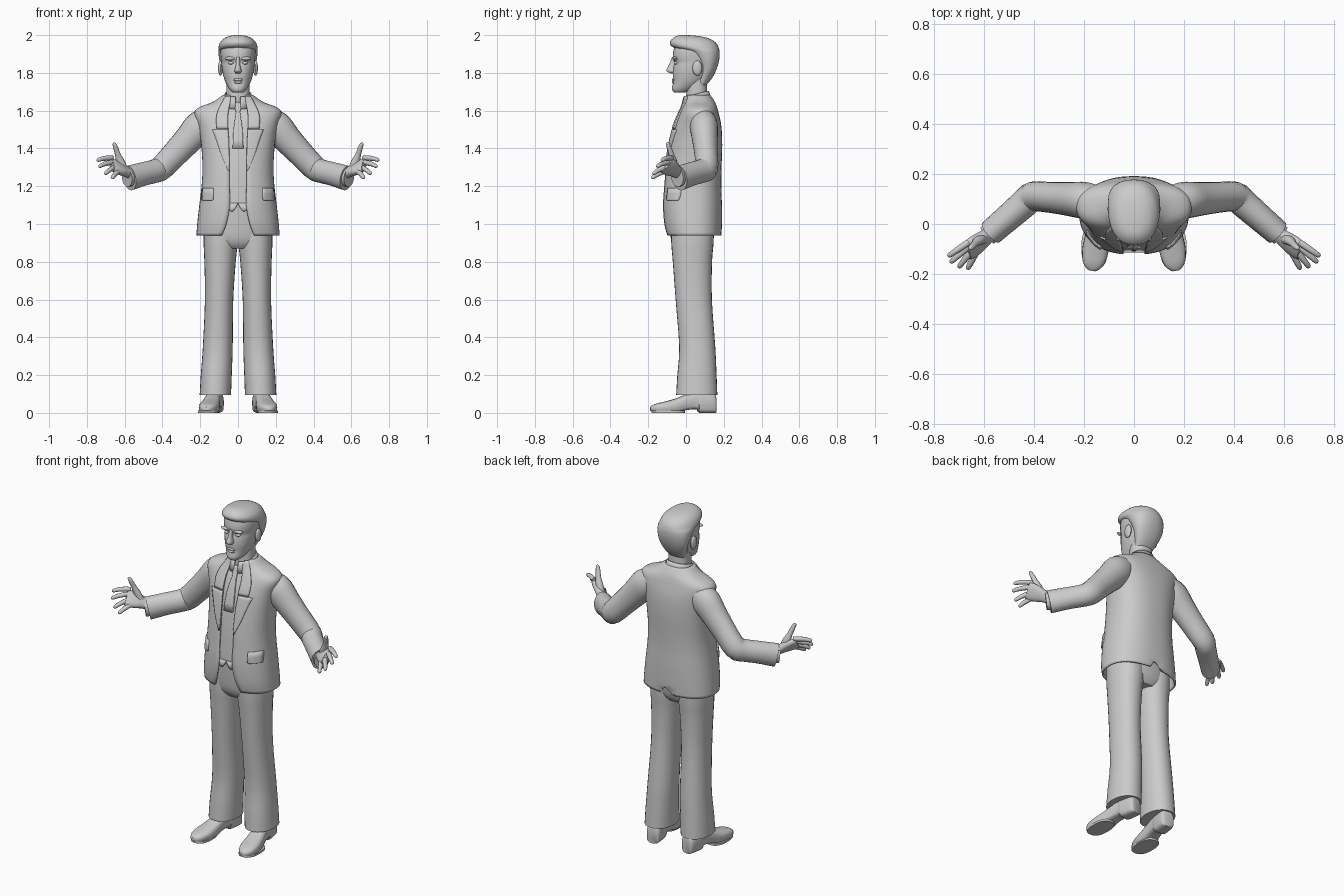
import bpy, bmesh, math
from mathutils import Vector


def smooth(rows, n=3):
    """Catmull-Rom interpolation of equally long number rows."""
    out = []
    for i in range(len(rows) - 1):
        a, b, c, d = rows[max(i - 1, 0)], rows[i], rows[i + 1], rows[min(i + 2, len(rows) - 1)]
        for k in range(n):
            t = k / n
            out.append(tuple(q + .5 * t * (r - p + t * (2*p - 5*q + 4*r - s + t * (3*(q - r) + s - p)))
                             for p, q, r, s in zip(a, b, c, d)))
    return out + [tuple(rows[-1])]


def spow(v, e):
    return math.copysign(abs(v) ** e, v)


def build(name, rings, closed=True, mirror=False, thick=0):
    """Skin a list of equal rings into one mesh object."""
    bm = bmesh.new()
    vs = [[bm.verts.new(p) for p in r] for r in rings]
    n = len(vs[0])
    for a, b in zip(vs, vs[1:]):
        for i in range(n if closed else n - 1):
            j = (i + 1) % n
            bm.faces.new((a[i], a[j], b[j], b[i]))
    if closed and not thick:
        bm.faces.new(vs[0][::-1])
        bm.faces.new(vs[-1])
    bmesh.ops.recalc_face_normals(bm, faces=bm.faces)
    me = bpy.data.meshes.new(name)
    bm.to_mesh(me)
    bm.free()
    ob = bpy.data.objects.new(name, me)
    bpy.context.collection.objects.link(ob)
    bpy.ops.object.select_all(action='DESELECT')
    ob.select_set(True)
    bpy.context.view_layer.objects.active = ob
    bpy.ops.object.shade_smooth_by_angle(angle=math.radians(45))
    if thick:
        m = ob.modifiers.new("thickness", 'SOLIDIFY')
        m.thickness, m.offset = thick, 0
    if mirror:
        ob.modifiers.new("mirror", 'MIRROR').use_mirror_merge = False
    return ob


def hring(z, hw, yf, yb, gap=0, cx=0, p=2.3, n=32):
    """Horizontal super-ellipse ring, optionally open at the front."""
    t0 = math.asin(min(1, gap / hw) ** (p / 2)) if gap else 0
    cy, ry = (yf + yb) / 2, (yb - yf) / 2
    ts = [t0 + (2 * math.pi - 2 * t0) * i / n for i in range(n + 1 if gap else n)]
    return [Vector((cx + hw * spow(math.sin(t), 2 / p), cy - ry * spow(math.cos(t), 2 / p), z)) for t in ts]


def tube(name, secs, wide=(0, 0, 1), p=2, n=16, k=3, mirror=True):
    """Tube through sections (x, y, z, half size along wide, half size across)."""
    s = smooth(secs, k)
    c = [Vector(q[:3]) for q in s]
    rings = []
    for i, q in enumerate(s):
        t = (c[min(i + 1, len(c) - 1)] - c[max(i - 1, 0)]).normalized()
        u = Vector(wide)
        u = (u - t * u.dot(t)).normalized()
        v = t.cross(u)
        rings.append([c[i] + u * q[3] * spow(math.cos(a), 2 / p) + v * q[4] * spow(math.sin(a), 2 / p)
                      for a in [2 * math.pi * j / n for j in range(n)]])
    return build(name, rings, mirror=mirror)


def blob(name, loc, size, mirror=True):
    secs = []
    for i in range(9):
        a = math.pi * (.03 + .94 * i / 8)
        secs.append(hring(loc[2] - size[2] * math.cos(a), size[0] * math.sin(a),
                          loc[1] - size[1] * math.sin(a), loc[1] + size[1] * math.sin(a), cx=loc[0], p=2, n=14))
    return build(name, secs, mirror=mirror)


# Jacket: height, half width, front y, back y, half opening
JACKET = smooth([(.94, .215, -.10, .183, .085), (1.0, .211, -.113, .185, .062), (1.1, .2, -.118, .185, .043),
                 (1.2, .188, -.112, .182, .045), (1.3, .183, -.103, .183, .045), (1.42, .19, -.085, .187, .05),
                 (1.52, .206, -.06, .182, .055), (1.585, .226, -.032, .168, .055), (1.615, .2, -.018, .16, .05),
                 (1.642, .13, -.008, .15, .045), (1.68, .076, 0, .125, .04)])
rings = [hring(z, w, f, b, g, n=48, p=2.4) for z, w, f, b, g in JACKET]
for r, lift in zip(rings, (.065, .03)):   # back vent
    r[24].z += lift
build("jacket", rings, closed=False, thick=.01)

# Waistcoat and shirt front inside the jacket
build("waistcoat", [hring(z, w - .014, f + .01, b - .014, p=2.4) for z, w, f, b, g in JACKET if z > 1.08 and w > .1])


def front_y(z, x):
    """Front surface of the jacket at a height and side position."""
    for a, b in zip(JACKET, JACKET[1:]):
        if a[0] <= z <= b[0]:
            break
    t = (z - a[0]) / (b[0] - a[0])
    w, f, k = [a[i] + t * (b[i] - a[i]) for i in (1, 2, 3)]
    return (f + k) / 2 - (k - f) / 2 * (1 - min(.99, abs(x) / w) ** 2.4) ** (1 / 2.4)


def patch(name, rows, off, mirror=True, thick=.01):
    """Cloth strip lying on the jacket front; rows are (z, x0, x1)."""
    grid = []
    for z, x0, x1 in rows:
        xs = [x0 + (x1 - x0) * i / 6 for i in range(7)]
        grid.append([(x, front_y(z, x) - off, z) for x in xs])
    return build(name, grid, closed=False, mirror=mirror, thick=thick)


patch("lapel", smooth([(1.28, .045, .05), (1.36, .046, .085), (1.44, .048, .112), (1.5, .052, .135)]), .007)
patch("jacket_collar", smooth([(1.505, .052, .112), (1.56, .053, .115), (1.6, .05, .105), (1.64, .042, .085),
                               (1.675, .038, .065)]), .008)
patch("pocket_flap", [(1.125, .138, .186), (1.13, .13, .187), (1.16, .13, .186), (1.19, .13, .183)], .008, thick=.014)
patch("tie", smooth([(1.4, -.028, .028), (1.5, -.024, .024), (1.59, -.011, .011), (1.61, -.016, .016),
                     (1.645, -.02, .02)], 2), .002, mirror=False, thick=.014)
patch("waistcoat_point", [(1.065, .028, .032), (1.085, .012, .06), (1.11, 0, .07)], -.008)

# Sleeves and shirt cuffs
tube("sleeve", [(.15, .09, 1.55, .07, .065), (.2, .095, 1.515, .086, .074), (.26, .1, 1.45, .077, .068),
                (.33, .106, 1.375, .07, .062), (.405, .11, 1.297, .066, .06), (.44, .082, 1.28, .063, .058),
                (.5, .03, 1.265, .063, .055), (.575, -.035, 1.243, .067, .052)], n=20)
tube("shirt_cuff", [(.55, -.014, 1.252, .05, .042), (.588, -.046, 1.246, .05, .042)])

# Hands: palm, four fingers, thumb
ACROSS = (.055, .035, .075)
tube("palm", [(.555, -.02, 1.262, .032, .026), (.59, -.05, 1.277, .033, .024), (.615, -.07, 1.29, .043, .024),
              (.645, -.092, 1.303, .05, .021), (.668, -.108, 1.312, .047, .016)], ACROSS, p=2.5)
FINGERS = [((.682, -.086, 1.346), (.747, -.13, 1.338)), ((.674, -.1, 1.322), (.737, -.155, 1.305)),
           ((.656, -.113, 1.296), (.704, -.175, 1.266)), ((.635, -.117, 1.274), (.668, -.182, 1.243))]
for i, (a, b) in enumerate(FINGERS):
    a, b = Vector(a), Vector(b)
    d = b - a
    secs = [(*(a + d * t + Vector((0, 0, h))), r, r) for t, h, r in
            ((-.3, 0, .013), (.15, .004, .0135), (.6, .004, .012), (.9, 0, .01), (1, 0, .004))]
    tube("finger_%d" % (i + 1), secs, ACROSS, n=10)
tube("thumb", [(.6, -.06, 1.29, .018, .018), (.622, -.066, 1.33, .022, .019), (.637, -.078, 1.37, .015, .014),
               (.648, -.09, 1.405, .013, .012), (.656, -.097, 1.425, .009, .009), (.658, -.099, 1.431, .003, .003)],
     (1, 0, 0), n=12)

# Trousers: height, centre x, half width, front y, back y
LEG = smooth([(.095, .12, .083, -.052, .166), (.2, .115, .082, -.046, .162), (.35, .107, .079, -.036, .155),
              (.6, .1, .075, -.055, .137), (.8, .095, .083, -.07, .138), (.9, .092, .09, -.078, .146),
              (1.05, .09, .09, -.082, .15)])
build("trouser_leg", [hring(z, w, f, b, cx=c, p=2.15, n=28) for z, c, w, f, b in LEG], mirror=True)
build("trouser_seat", [hring(*r) for r in smooth([(.87, .1, -.05, .12), (.9, .165, -.072, .138),
                                                  (.96, .18, -.086, .15), (1.12, .178, -.095, .155)])])

# Shoes: distance heel to toe, half width, sole height, top height
rings = []
for t, w, lo, hi in smooth([(0, .028, 0, .08), (.04, .04, 0, .11), (.25, .042, 0, .12), (.29, .04, .018, .118),
                            (.45, .043, .015, .1), (.6, .05, .001, .078), (.76, .053, 0, .062), (.9, .044, .004, .05),
                            (.97, .028, .008, .04), (1, .012, .012, .032)]):
    c = Vector((.112 + .056 * t, .158 - .346 * t, 0))
    side = Vector((.987, .16, 0))
    ring = []
    for j in range(20):
        a = 2 * math.pi * j / 20
        p = c + side * w * spow(math.cos(a), .75)
        p.z = max(0, (lo + hi) / 2 + (hi - lo) / 2 * spow(math.sin(a), .75 if math.sin(a) > 0 else .35))
        ring.append(p)
    rings.append(ring)
build("shoe", rings, mirror=True)
rings = [[c + (p - c) * 1.06 for p in r] for z in (0, .012)
         for c, r in [(Vector((.158, -.095, z)), hring(z, .05, -.178, -.01, cx=.158, p=2.5))]]
build("sole", rings, mirror=True)

# Neck and shirt collar
build("neck", [hring(*r) for r in smooth([(1.58, .07, -.01, .13), (1.66, .062, .0, .115), (1.77, .062, .005, .11)])])
rings = [hring(*r, gap=.012) for r in ((1.625, .08, -.026, .13), (1.66, .073, -.018, .125), (1.685, .067, -.01, .118))]
for r in rings:
    for p in r:
        p.z += (p.y - .04) * .25
build("shirt_collar", rings, closed=False, thick=.007)

# Head: height, half width, front y, back y
build("head", [hring(*r, p=2.2) for r in smooth([
    (1.695, .025, -.058, -.01), (1.703, .037, -.07, .02), (1.72, .05, -.074, .055), (1.75, .066, -.068, .095),
    (1.79, .079, -.07, .13), (1.83, .086, -.067, .15), (1.855, .088, -.062, .16), (1.88, .091, -.07, .168),
    (1.92, .093, -.066, .17), (1.96, .08, -.05, .15), (1.985, .04, -.02, .1)])])
build("nose", [hring(*r, n=14) for r in smooth([(1.797, .012, -.08, -.04), (1.807, .019, -.1, -.04),
                                                (1.82, .017, -.102, -.04), (1.845, .011, -.089, -.04),
                                                (1.885, .01, -.073, -.04)])])
blob("ear", (.093, .06, 1.825), (.013, .026, .04))
blob("brow", (.041, -.058, 1.876), (.03, .014, .01))
blob("eye", (.036, -.052, 1.853), (.016, .012, .009))
blob("upper_lip", (0, -.066, 1.764), (.026, .009, .007), mirror=False)
blob("lower_lip", (0, -.066, 1.75), (.021, .009, .007), mirror=False)

# Hair: back and sides, sweeping forward over the forehead
build("hair", [hring(*r, p=2.2) for r in smooth([
    (1.735, .055, .05, .108), (1.77, .068, .06, .137), (1.82, .087, .07, .162), (1.87, .099, .045, .176),
    (1.91, .104, .005, .178), (1.93, .104, -.055, .174), (1.945, .101, -.08, .168), (1.965, .092, -.085, .152),
    (1.985, .07, -.068, .115), (1.996, .042, -.048, .06), (2.0, .012, -.03, .01)])])
